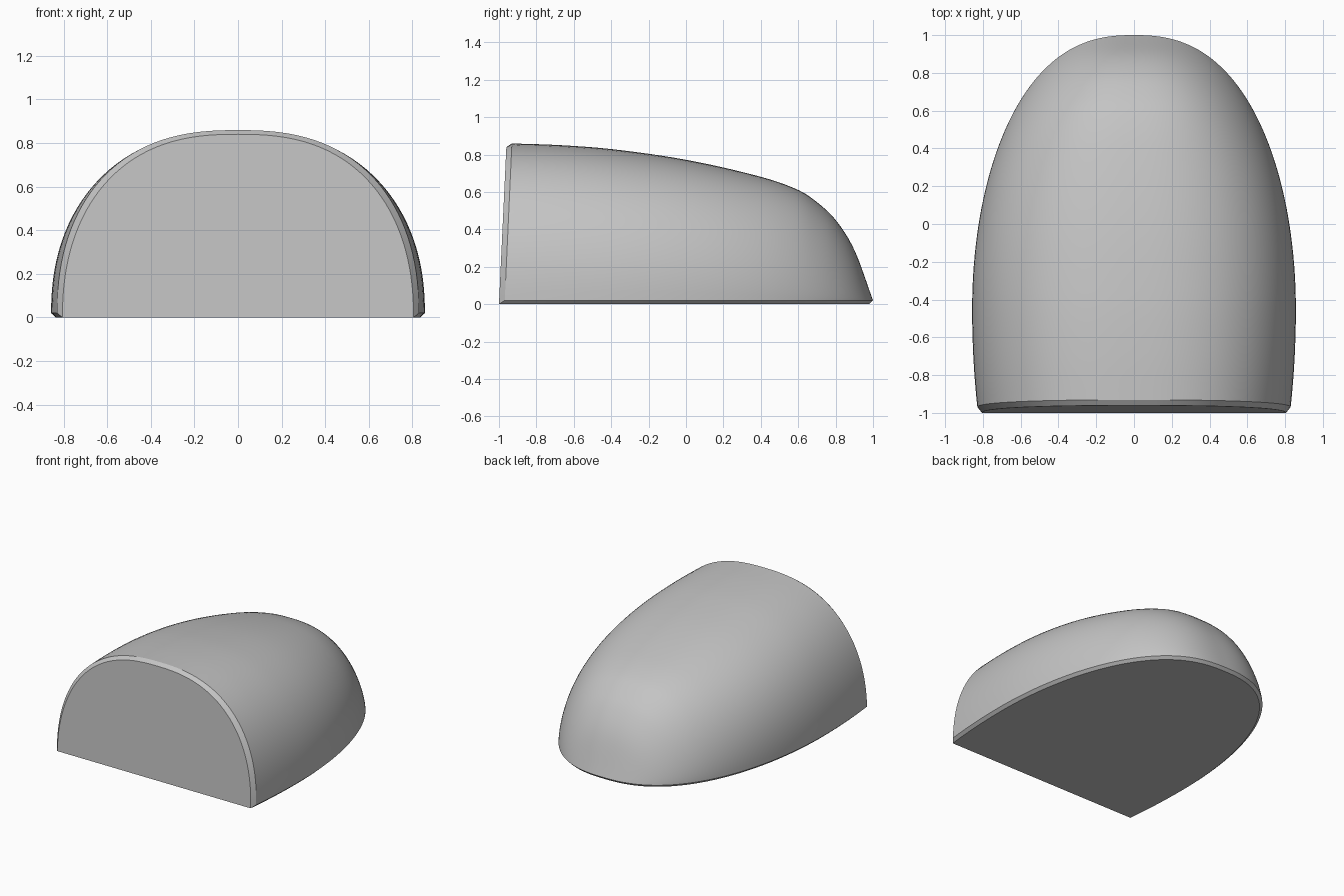
import bpy, bmesh, math

cube = bpy.data.objects.get("Cube")
if cube:
    bpy.data.objects.remove(cube, do_unlink=True)

ROWS, SEGS = 56, 64
CHAMFER = 0.02
LEAN = 0.047  # backward tilt of the flat front

# Ridge line from front to tail, as (y, z)
RIDGE = [(-1.0, 0.86), (-0.7, 0.85), (-0.4, 0.827), (0, 0.77), (0.4, 0.68),
         (0.6, 0.61), (0.7, 0.545), (0.8, 0.45), (0.9, 0.29), (1.0, 0.02)]


def slope(i):
    a, b = RIDGE[max(i - 1, 0)], RIDGE[min(i + 1, len(RIDGE) - 1)]
    return (b[1] - a[1]) / (b[0] - a[0])


def ridge_height(y):
    i = max(k for k in range(len(RIDGE) - 1) if RIDGE[k][0] <= y)
    (y0, z0), (y1, z1) = RIDGE[i], RIDGE[i + 1]
    d = y1 - y0
    t = (y - y0) / d
    return (z0 * (1 + 2 * t) * (1 - t) ** 2 + z1 * t * t * (3 - 2 * t)
            + d * slope(i) * t * (1 - t) ** 2 + d * slope(i + 1) * t * t * (t - 1))


def half_width(y):
    a = (y + 0.45) / 1.45
    bulge = a * a * (1 if a > 0 else 0.6)
    return 0.857 * max(0, 1 - bulge) ** 0.408


def section(y, width, height, base):
    """Arch across the body, with a chamfer point at each foot."""
    s = (y + 1) / 2
    power = 2.2 - 1.2 * s ** 4
    pts = []
    for j in range(SEGS + 1):
        ang = math.pi * j / SEGS
        c, sn = math.cos(ang), max(0, math.sin(ang))
        x = math.copysign(width * abs(c) ** 0.8, c)
        z = base + (height - base) * sn ** (2 / power)
        pts.append((x, y + LEAN * z * (1 - s) ** 2, z))
    inset = 0.975 if base else 1
    foot_y = y - base * max(0, s) ** 2
    return [(width * inset, foot_y, 0)] + pts + [(-width * inset, foot_y, 0)]


# Dome body: front rim, then sections closing toward the rounded tail
bm = bmesh.new()
rows = [section(-1, 0.805, 0.84, 0)]
for i in range(ROWS + 1):
    y = -0.97 + 1.97 * math.sin(math.pi / 2 * i / ROWS)
    rows.append(section(y, half_width(y), ridge_height(y), CHAMFER))
grid = [[bm.verts.new(p) for p in row] for row in rows]
for r0, r1 in zip(grid, grid[1:]):
    for j in range(len(r0) - 1):
        bm.faces.new((r0[j], r0[j + 1], r1[j + 1], r1[j]))

# Flat front and flat underside
bm.faces.new(grid[0])
bm.faces.new([r[0] for r in grid] + [r[-1] for r in reversed(grid)])
bmesh.ops.remove_doubles(bm, verts=bm.verts, dist=0.0001)
bmesh.ops.recalc_face_normals(bm, faces=bm.faces)

mesh = bpy.data.meshes.new("dome_body")
bm.to_mesh(mesh)
bm.free()
body = bpy.data.objects.new("dome_body", mesh)
bpy.context.collection.objects.link(body)

# Plain grey finish
grey = bpy.data.materials.new("plain_grey")
grey.use_nodes = True
colour = (0.55, 0.55, 0.55, 1)
grey.diffuse_color = colour
grey.node_tree.nodes["Principled BSDF"].inputs["Base Color"].default_value = colour
mesh.materials.append(grey)

bpy.ops.object.select_all(action="DESELECT")
body.select_set(True)
bpy.context.view_layer.objects.active = body
bpy.ops.object.shade_smooth_by_angle(angle=math.radians(25))
